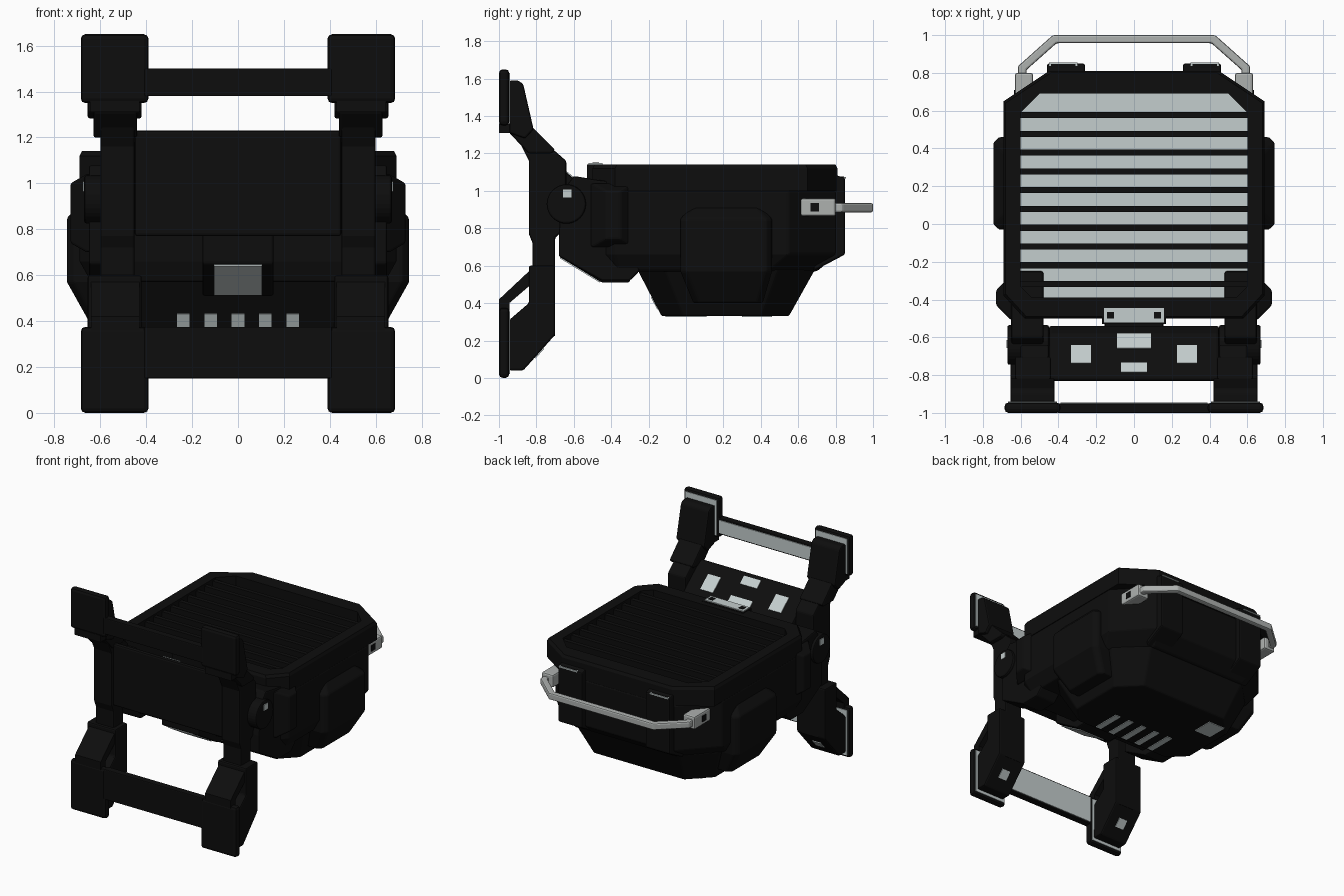
import bpy, bmesh, math
from mathutils import Vector

if "Cube" in bpy.data.objects:
    bpy.data.objects.remove(bpy.data.objects["Cube"], do_unlink=True)


def material(name, rgb):
    m = bpy.data.materials.new(name)
    m.use_nodes = True
    m.diffuse_color = (*rgb, 1)
    bsdf = next(n for n in m.node_tree.nodes if n.type == 'BSDF_PRINCIPLED')
    bsdf.inputs["Base Color"].default_value = (*rgb, 1)
    bsdf.inputs["Roughness"].default_value = 0.7
    return m


BLACK = material("matte black", (0.004, 0.004, 0.004))
LIGHT = material("light grey", (0.55, 0.61, 0.61))
METAL = material("brushed metal", (0.42, 0.44, 0.43))


def finish(name, bm, mat, bevel=0.0):
    bmesh.ops.recalc_face_normals(bm, faces=bm.faces[:])
    mesh = bpy.data.meshes.new(name)
    bm.to_mesh(mesh)
    bm.free()
    mesh.materials.append(mat)
    ob = bpy.data.objects.new(name, mesh)
    bpy.context.scene.collection.objects.link(ob)
    if bevel:
        mod = ob.modifiers.new("soft_edges", 'BEVEL')
        mod.width, mod.segments, mod.limit_method = bevel, 2, 'ANGLE'
    return ob


def loft(name, rings, mat, bevel=0.0):
    """Skin a stack of rings with equal point counts and cap both ends."""
    bm = bmesh.new()
    loops = [[bm.verts.new(p) for p in r] for r in rings]
    for a, b in zip(loops, loops[1:]):
        for i in range(len(a)):
            j = (i + 1) % len(a)
            bm.faces.new((a[i], a[j], b[j], b[i]))
    bm.faces.new(loops[0])
    bm.faces.new(loops[-1])
    return finish(name, bm, mat, bevel)


def side_prism(name, pts, x0, x1, mat=BLACK, bevel=0.0):
    """Extrude a (y, z) outline along x."""
    return loft(name, [[(x, y, z) for y, z in pts] for x in (x0, x1)], mat, bevel)


def box(name, x, y, z, mat=BLACK, bevel=0.0):
    pts = [(y[0], z[0]), (y[1], z[0]), (y[1], z[1]), (y[0], z[1])]
    return side_prism(name, pts, *x, mat, bevel)


def plate(name, centre, width, length, tilt, mat=LIGHT, thick=0.008):
    """Thin panel lying on a slope tilted about x."""
    ob = box(name, (-width / 2, width / 2), (-length / 2, length / 2), (-thick / 2, thick / 2), mat)
    ob.location = centre
    ob.rotation_euler.x = tilt
    return ob


def octagon(z, xh, yf, yb, front, back):
    """Plan outline with chamfered front and back corners."""
    (fx, fy), (bx, by) = front, back
    half = [(xh - fx, yf), (xh, yf + fy), (xh, yb - by), (xh - bx, yb)]
    return [(x, y, z) for x, y in half] + [(-x, y, z) for x, y in reversed(half)]


def mirrored(make):
    for side, s in (("left", 1), ("right", -1)):
        make(side, s)


# Main housing, lower hull and side pods
c, r = (0.1, 0.12), (0.24, 0.26)
loft("main_housing", [octagon(0.57, 0.64, -0.48, 0.70, c, r), octagon(0.66, 0.69, -0.5, 0.81, c, r),
                      octagon(1.0, 0.69, -0.5, 0.81, c, r)], BLACK, 0.01)
loft("lower_hull", [octagon(0.33, 0.52, -0.13, 0.55, (0.12, 0.12), (0.15, 0.15)),
                    octagon(0.58, 0.62, -0.26, 0.69, (0.15, 0.15), (0.2, 0.2))], BLACK, 0.01)
s = (0.03, 0.03)
loft("side_pods", [octagon(0.40, 0.65, 0.04, 0.41, s, s), octagon(0.57, 0.745, -0.03, 0.46, s, s),
                   octagon(0.85, 0.745, -0.03, 0.46, s, s), octagon(0.92, 0.68, 0.03, 0.40, s, s)], BLACK, 0.01)

# Top rim around the recessed vent
outer = (0.69, -0.5, 0.81, (0.11, 0.12), (0.24, 0.16))
inner = (0.60, -0.39, 0.69, (0.06, 0.06), (0.10, 0.10))
rings = [octagon(z, *o) for z, o in ((1.0, outer), (1.12, outer), (1.14, (0.68, -0.49, 0.8) + outer[3:]),
                                     (1.14, inner), (1.0, inner))]
bm = bmesh.new()
loops = [[bm.verts.new(p) for p in ring] for ring in rings]
for a, b in zip(loops, loops[1:] + loops[:1]):
    for i in range(8):
        bm.faces.new((a[i], a[i - 1], b[i - 1], b[i]))
finish("top_rim", bm, BLACK)
loft("vent_floor", [octagon(z, *inner) for z in (1.001, 1.009)], LIGHT)
for i in range(10):
    y = 0.576 - i * 0.0993
    box(f"vent_fin_{i + 1}", (-0.605, 0.605), (y - 0.016, y + 0.016), (1.0, 1.125))

# Slots and panel under the hull
hull_tilt = math.atan2(-0.22, 0.12)
for i in range(5):
    x = (i - 2) * 0.119
    plate(f"hull_slot_{i + 1}", (x, -0.167, 0.4), 0.055, 0.075, hull_tilt)
    plate(f"hull_slot_tail_{i + 1}", (x, 0.0, 0.329), 0.045, 0.22, 0)
plate("hull_panel", (-0.38, 0.38, 0.329), 0.14, 0.16, 0)

# Centre link below the front plate
side_prism("centre_link", [(-0.68, 0.78), (-0.68, 0.65), (-0.45, 0.51), (-0.3, 0.51), (-0.3, 0.78)],
           -0.155, 0.155, BLACK, 0.01)
plate("centre_link_panel", (0, -0.567, 0.579), 0.21, 0.25, math.atan2(-0.14, 0.23))

# Top hinge bracket
box("hinge_bracket", (-0.17, 0.17), (-0.53, -0.43), (0.9, 1.142), BLACK)
plate("hinge_panel", (0, -0.483, 1.145), 0.32, 0.075, 0)
mirrored(lambda side, s: plate(f"{side}_hinge_bolt", (s * 0.125, -0.483, 1.149), 0.036, 0.036, 0, BLACK))

# Front plate with its sloped back and light panels
side_prism("front_plate", [(-0.83, 0.77), (-0.83, 1.23), (-0.80, 1.23), (-0.58, 1.05), (-0.54, 0.98),
                           (-0.54, 0.85), (-0.60, 0.77)], -0.45, 0.45, BLACK, 0.012)
slope = math.atan2(-0.18, 0.22)


def slope_panel(name, x, y, width, depth):
    plate(name, (x, y, 1.232 - (y + 0.8) * 0.818), width, depth / math.cos(slope), slope)


slope_panel("upper_panel", 0, -0.76, 0.14, 0.05)
slope_panel("middle_panel", 0, -0.62, 0.18, 0.08)
mirrored(lambda side, s: slope_panel(f"{side}_slope_panel", s * 0.28, -0.69, 0.105, 0.095))


# Side links, pivots and folding leg frame
def leg(side, s):
    def prism(name, pts, x0, x1, mat=BLACK, bevel=0.01):
        side_prism(f"{side}_{name}", pts, s * x0, s * x1, mat, bevel)

    def part(name, x, y, z, mat=BLACK, bevel=0.0):
        box(f"{side}_{name}", (s * x[0], s * x[1]), y, z, mat, bevel)

    prism("side_link", [(-0.68, 0.78), (-0.68, 0.65), (-0.45, 0.52), (-0.30, 0.52), (-0.25, 0.57),
                        (-0.25, 1.03), (-0.48, 1.06), (-0.60, 1.08), (-0.66, 1.0)], 0.48, 0.65)
    loft(f"{side}_link_panel", [[(s * x, y, z) for y, z in ((a, 0.70 + d), (b, 0.70 + d), (b, 1.04 - d), (a, 1.04 - d))]
                                for x, a, b, d in ((0.6, -0.55, -0.26, 0), (0.66, -0.5, -0.28, 0),
                                                   (0.73, -0.43, -0.35, 0.04))], BLACK, 0.01)
    # Round pivot cap
    disc = [(-0.64 + 0.105 * math.cos(t * math.pi / 16), 0.93 + 0.105 * math.sin(t * math.pi / 16))
            for t in range(32)]
    prism("pivot", disc, 0.45, 0.67)
    part("pivot_marker", (0.668, 0.675), (-0.657, -0.613), (0.965, 1.008), LIGHT)
    # Arm, elbow and brace
    prism("arm", [(-0.70, 0.22), (-0.70, 0.75), (-0.64, 0.80), (-0.64, 1.16), (-0.80, 1.30),
                  (-0.92, 1.32), (-0.84, 1.16), (-0.84, 0.77), (-0.82, 0.72), (-0.82, 0.3)], 0.45, 0.60)
    prism("elbow", [(-0.945, 1.31), (-0.84, 1.20), (-0.72, 1.20), (-0.70, 1.22), (-0.82, 1.34),
                    (-0.945, 1.38)], 0.44, 0.63)
    prism("upper_block", [(-0.945, 1.31), (-0.945, 1.59), (-0.895, 1.59), (-0.87, 1.57), (-0.815, 1.33),
                          (-0.86, 1.28)], 0.42, 0.655)
    prism("lower_block", [(-0.945, 0.04), (-0.87, 0.04), (-0.70, 0.23), (-0.70, 0.6), (-0.84, 0.6),
                          (-0.84, 0.40), (-0.945, 0.31)], 0.42, 0.655)
    prism("brace", [(-1, 0.36), (-1, 0.42), (-0.84, 0.57), (-0.74, 0.6), (-0.84, 0.49), (-0.945, 0.4),
                    (-0.945, 0.36)], 0.43, 0.64, BLACK, 0)
    plate(f"{side}_block_light", (s * 0.54, -0.785, 0.132), 0.07, 0.07, math.atan2(0.19, 0.17))
    # Foot pads with a light rim on the back
    for name, z0, z1 in (("upper", 1.35, 1.65), ("lower", 0.0, 0.375)):
        part(f"{name}_pad", (0.39, 0.685), (-1, -0.945), (z0, z1), BLACK, 0.02)
        part(f"{name}_pad_rim", (0.408, 0.668), (-0.948, -0.941), (z0 + 0.02, z1 - 0.02), LIGHT)
    part("upper_pad_neck", (0.43, 0.645), (-1, -0.945), (1.31, 1.36))


mirrored(leg)

# Cross bars with light back faces
for name, z0, z1 in (("upper", 1.38, 1.50), ("lower", 0.15, 0.375)):
    box(f"{name}_cross_bar", (-0.41, 0.41), (-1, -0.95), (z0, z1), BLACK, 0.006)
    box(f"{name}_bar_back", (-0.39, 0.39), (-0.952, -0.944), (z0 + 0.012, z1 - 0.012), LIGHT)


# Rear bumpers with outlined caps, and carry handle mounts
def rear(side, s):
    def part(name, x, y, z, mat=BLACK, bevel=0.0):
        box(f"{side}_{name}", (s * x[0], s * x[1]), y, z, mat, bevel)

    side_prism(f"{side}_rear_bumper", [(0.68, 0.57), (0.85, 0.66), (0.85, 1.07), (0.78, 1.09)],
               s * 0.26, s * 0.46, BLACK, 0.01)
    part("bumper_cap", (0.30, 0.45), (0.81, 0.855), (1.066, 1.074), LIGHT)
    part("bumper_cap_inset", (0.31, 0.44), (0.82, 0.846), (1.07, 1.077))
    part("handle_mount", (0.535, 0.63), (0.57, 0.80), (0.865, 0.96), METAL, 0.012)
    part("mount_bolt", (0.625, 0.634), (0.665, 0.71), (0.89, 0.935))


mirrored(rear)
out = [(0.615, 0.72), (0.615, 0.835), (0.43, 1.0)]
inn = [(0.41, 0.957), (0.57, 0.815), (0.57, 0.72)]
flip = lambda pts: [(-x, y) for x, y in reversed(pts)]
path = out + flip(out) + flip(inn) + inn
loft("carry_handle", [[(x, y, z) for x, y in path] for z in (0.885, 0.935)], METAL, 0.01)
